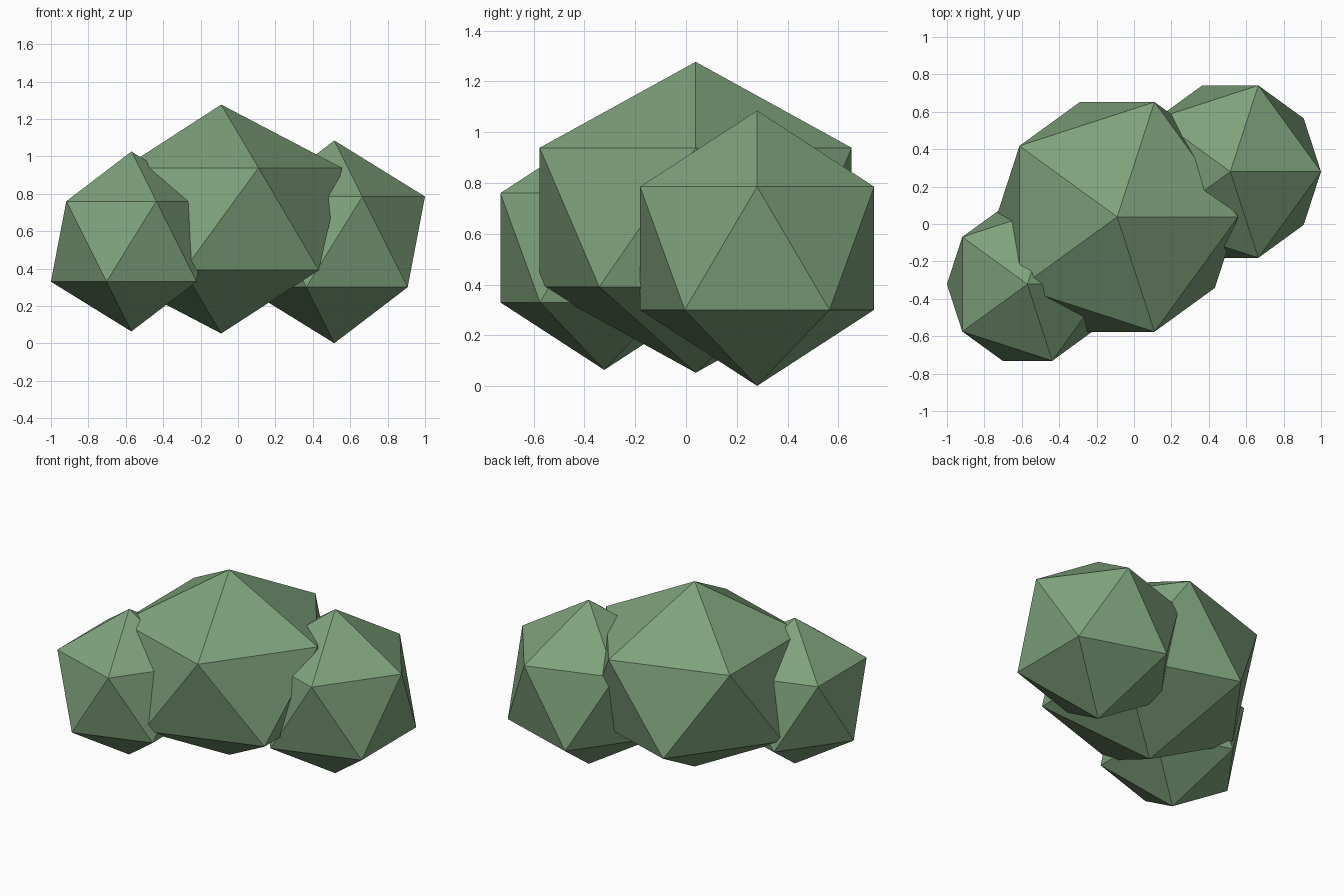
import bpy

if "Cube" in bpy.data.objects:
    bpy.data.objects.remove(bpy.data.objects["Cube"])

# Single leaf colour
green = bpy.data.materials.new("leaf_green")
green.diffuse_color = (0.21, 0.36, 0.20, 1.0)
green.use_nodes = True
green.node_tree.nodes["Principled BSDF"].inputs["Base Color"].default_value = green.diffuse_color


def leaf_clump(name, centre, radius, height):
    """Faceted twenty-sided clump with its own half-width and half-height."""
    bpy.ops.mesh.primitive_ico_sphere_add(subdivisions=1, radius=1, location=centre)
    clump = bpy.context.object
    clump.name = name
    clump.scale = (radius, radius, height)
    bpy.ops.object.transform_apply(location=False, rotation=False, scale=True)
    clump.data.materials.append(green)
    bpy.ops.object.shade_flat()
    return clump


# Broad middle clump, flanked by two smaller ones
leaf_clump("middle_clump", (-0.09, 0.038, 0.665), 0.722, 0.612)
leaf_clump("right_clump", (0.515, 0.28, 0.543), 0.542, 0.542)
leaf_clump("left_clump", (-0.57, -0.322, 0.545), 0.481, 0.481)
